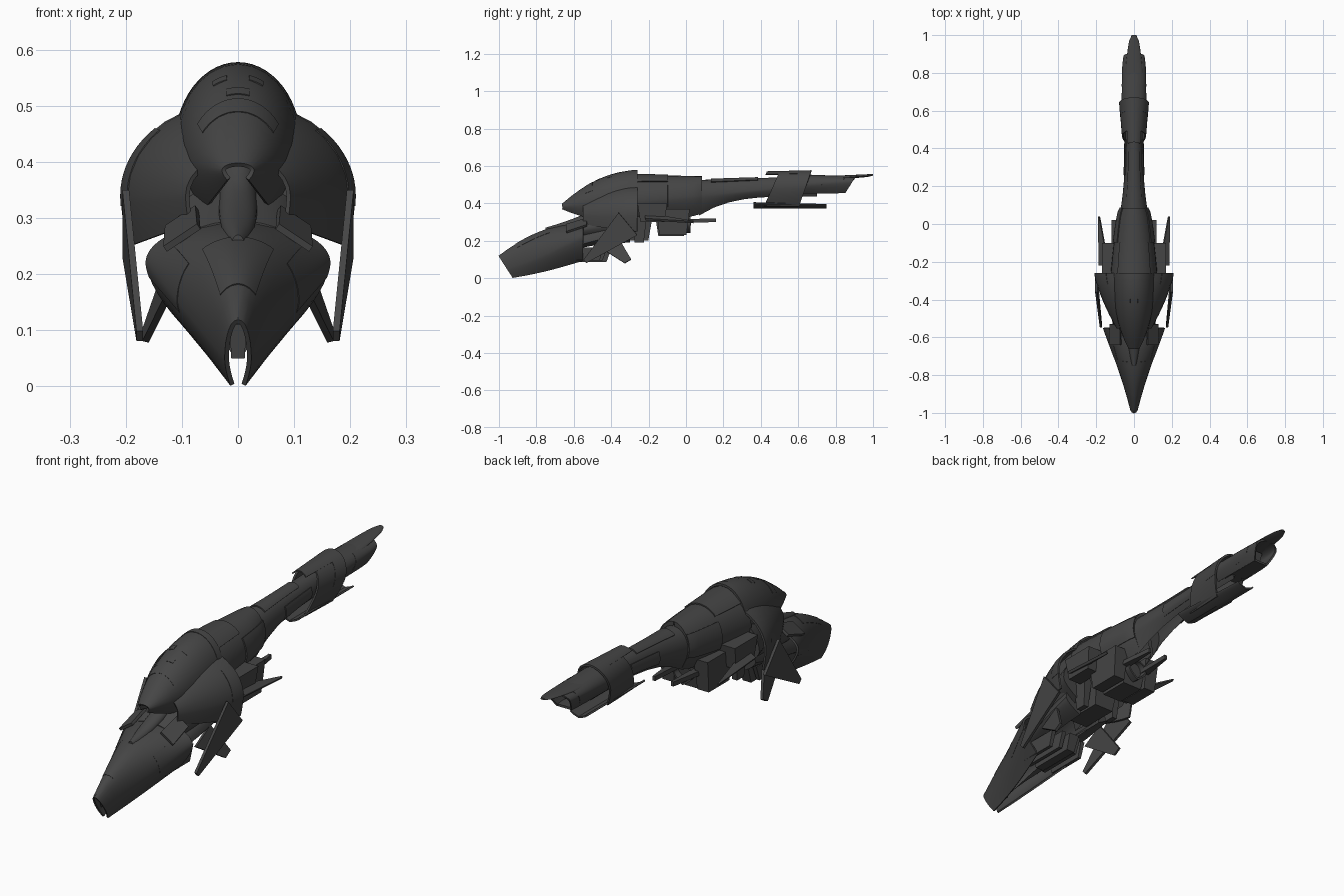
import bpy
from math import sin, cos, pi
from mathutils import Vector

cube = bpy.data.objects.get("Cube")
if cube:
    bpy.data.objects.remove(cube, do_unlink=True)

hull_grey = bpy.data.materials.new("dark_hull_grey")
hull_grey.use_nodes = True
hull_grey.diffuse_color = (.06, .06, .06, 1)
shader = hull_grey.node_tree.nodes["Principled BSDF"]
shader.inputs["Base Color"].default_value = hull_grey.diffuse_color


def finish(name, verts, faces, mirror=True, thick=0):
    """Make an object, mirror and thicken it, then shade it."""
    mesh = bpy.data.meshes.new(name)
    mesh.from_pydata(verts, [], faces)
    mesh.materials.append(hull_grey)
    part = bpy.data.objects.new(name, mesh)
    bpy.context.collection.objects.link(part)
    if mirror:
        part.modifiers.new("mirror", 'MIRROR').merge_threshold = .0005
    if thick:
        solid = part.modifiers.new("thickness", 'SOLIDIFY')
        solid.thickness, solid.offset = thick, 0
    bpy.ops.object.select_all(action='DESELECT')
    part.select_set(True)
    bpy.context.view_layer.objects.active = part
    bpy.ops.object.convert(target='MESH')
    bpy.ops.object.shade_smooth_by_angle(angle=.5)


def station(y, wide, mid, crown, base, lean=0):
    """Cross-section: half width at height mid, between crown and base."""
    return Vector((y, wide, mid, crown, base, lean))


def skin_point(shape, along, around, grow):
    """Point on a hull: around runs from crown (0) to base (1)."""
    front, back, swell, rise, tuck = shape
    rest = max(1 - along, 0)
    section = front.lerp(back, along)
    eased = back.lerp(front, rest ** swell)
    y, mid, lean = section[0], section[2], section[5]
    wide, base = eased[1] + grow, eased[4]
    crown = back.lerp(front, rest ** rise)[3]
    if around <= .5:
        x = wide * sin(around * pi)
        z = mid + (crown + grow - mid) * cos(around * pi)
    else:
        drop = around * 2 - 1
        x = wide * (1 - tuck * drop ** 1.6)
        z = mid - (mid - base) * drop
    return max(x, 0), y + lean * (crown - z), z


def skin(name, shape, along=(0, 1), around=(0, 1), grow=0, thick=0, steps=8, sides=14):
    """Mirrored hull surface; solid unless it is given a thickness."""
    verts = []
    for row in range(steps + 1):
        a = along[0] + (along[1] - along[0]) * row / steps
        for col in range(sides + 1):
            b = around[0] + (around[1] - around[0]) * col / sides
            verts.append(skin_point(shape, a, b, grow))
    ring = sides + 1
    faces = []
    for row in range(steps):
        for i in range(row * ring, row * ring + sides):
            faces.append((i, i + 1, i + ring + 1, i + ring))
    if not thick:
        faces.append(tuple(reversed(range(ring))))
        faces.append(tuple(range(steps * ring, steps * ring + ring)))
    finish(name, verts, faces, True, thick)


def loft(name, front, back, swell=1, rise=1, tuck=1, thick=0):
    """Hull between two stations, with eased width and crown."""
    shape = front, back, swell, rise, tuck
    skin(name, shape, thick=thick)
    return shape


def overlay(name, shape, along, around):
    """Thin raised panel following part of a hull."""
    skin(name, shape, along, around, grow=.002, thick=.006)


def blade(name, root, tip, chord, taper, thick=.012):
    """Flat tapered fin from root to tip."""
    root, tip, half = Vector(root), Vector(tip), Vector(chord) / 2
    corners = [root - half, root + half, tip + half * taper, tip - half * taper]
    finish(name, corners, [tuple(range(len(corners)))], True, thick)


def block(name, centre, size, taper=.8, mirror=True):
    """Box whose underside is narrowed by taper."""
    x, y, z = centre
    verts = []
    for up, scale in ((-.5, taper), (.5, 1)):
        for sx, sy in ((-.5, -.5), (.5, -.5), (.5, .5), (-.5, .5)):
            verts.append((x + sx * size[0] * scale, y + sy * size[1] * scale, z + up * size[2]))
    faces = [(3, 2, 1, 0), (4, 5, 6, 7)]
    for i in range(4):
        j = (i + 1) % 4
        faces.append((i, j, j + 4, i + 4))
    finish(name, verts, faces, mirror)


# Beaked nose: open-bottomed shell with a split, slanted front
nose = loft("nose_shell",
            station(y=-1, wide=.02, mid=.05, crown=.116, base=.003, lean=.65),
            station(y=-.55, wide=.16, mid=.22, crown=.29, base=.095),
            rise=2, tuck=.5, thick=.008)
overlay("nose_side_plate", nose, along=(.6, 1), around=(.3, .6))
overlay("nose_crown_plate", nose, along=(.2, .6), around=(0, .2))
block("nose_slot_block", centre=(0, -.9, .08), size=(.03, .1, .06), mirror=False)

# Machinery inside the nose and jaw
loft("jaw_core",
     station(y=-.86, wide=.03, mid=.1, crown=.14, base=.06),
     station(y=-.3, wide=.13, mid=.25, crown=.36, base=.19),
     swell=2, tuck=.6)
for x in (.04, .08):
    block("jaw_rail", centre=(x, -.55, .13), size=(.02, .3 - x, .07))
block("keel_block", centre=(0, -.53, .12), size=(.05, .26, .07), mirror=False)

# Neck with a central ridge and cheek panels
loft("neck",
     station(y=-.6, wide=.1, mid=.25, crown=.295, base=.2),
     station(y=-.3, wide=.14, mid=.31, crown=.45, base=.2),
     tuck=.5)
loft("neck_ridge",
     station(y=-.75, wide=.012, mid=.25, crown=.27, base=.24),
     station(y=-.46, wide=.035, mid=.34, crown=.41, base=.3),
     swell=3, rise=.6)
blade("neck_cheek", root=(.1, -.64, .265), tip=(.1, -.53, .3), chord=(.06, 0, -.04), taper=.9)

# Domed hood with face details and a rear collar
dome = loft("hood_dome",
            station(y=-.66, wide=.025, mid=.385, crown=.395, base=.37),
            station(y=-.26, wide=.108, mid=.43, crown=.573, base=.3),
            swell=2.5, rise=2, tuck=.35, thick=.008)
overlay("hood_collar", dome, along=(.92, 1), around=(0, .5))
overlay("hood_brow_plate", dome, along=(.3, .4), around=(0, .3))
overlay("hood_eye", dome, along=(.6, .66), around=(.06, .14))
overlay("hood_vent", dome, along=(.44, .5), around=(0, .07))

# Flared shoulders around the dome
shoulder = loft("shoulder_shell",
                station(y=-.55, wide=.09, mid=.34, crown=.41, base=.29),
                station(y=-.26, wide=.205, mid=.34, crown=.505, base=.25),
                swell=1.4, rise=2, tuck=.06, thick=.008)
overlay("shoulder_edge_plate", shoulder, along=(.8, 1), around=(.25, .6))
loft("shoulder_core",
     station(y=-.46, wide=.11, mid=.32, crown=.42, base=.22),
     station(y=-.27, wide=.17, mid=.32, crown=.46, base=.24),
     tuck=.5)

# Swept blades and fins, in left and right pairs
blade("side_blade", root=(.2, -.31, .29), tip=(.175, -.54, .09), chord=(0, -.1, .12), taper=.15)
blade("lower_fin", root=(.12, -.42, .2), tip=(.165, -.31, .09), chord=(0, .1, .06), taper=.35)
blade("outer_spike", root=(.16, -.22, .33), tip=(.185, .04, .3), chord=(.05, 0, -.03), taper=.1)
blade("inner_spike", root=(.055, -.02, .305), tip=(.045, .16, .31), chord=(.04, 0, 0), taper=.3, thick=.02)

# Main body running back into the arched tail
body = loft("body",
            station(y=-.28, wide=.125, mid=.41, crown=.553, base=.3),
            station(y=.085, wide=.072, mid=.44, crown=.545, base=.345),
            swell=.6, tuck=.5)
overlay("body_saddle_plate", body, along=(0, .5), around=(0, .24))
overlay("body_side_plate", body, along=(.5, 1), around=(.3, .7))
tail = loft("tail",
            station(y=.07, wide=.072, mid=.44, crown=.525, base=.335),
            station(y=.7, wide=.045, mid=.5, crown=.545, base=.437),
            swell=4, tuck=.5)
overlay("tail_spine_plate", tail, along=(.1, .5), around=(0, .2))
overlay("tail_flank_plate", tail, along=(.3, .6), around=(.35, .75))

# Tail sleeve with slanted ends, top cap and lower guard
sleeve = loft("tail_sleeve",
              station(y=.5, wide=.06, mid=.49, crown=.568, base=.385, lean=-.45),
              station(y=.67, wide=.074, mid=.49, crown=.572, base=.385, lean=-.35),
              tuck=.5, thick=.008)
overlay("sleeve_collar", sleeve, along=(.6, 1), around=(0, .6))
overlay("sleeve_top_cap", sleeve, along=(-.4, 1), around=(0, .2))
guard = (station(y=.36, wide=.05, mid=.405, crown=.41, base=.376),
         station(y=.75, wide=.04, mid=.395, crown=.4, base=.376), 1, 1, 1)
skin("sleeve_lower_guard", guard, around=(.5, 1), thick=.007)

# Tail end: hollow nozzle with a floor, and pointed upper fin
nozzle = loft("tail_nozzle",
              station(y=.64, wide=.062, mid=.5, crown=.55, base=.455, lean=-.3),
              station(y=.905, wide=.052, mid=.515, crown=.54, base=.457, lean=-.65),
              swell=.4, tuck=.4, thick=.008)
overlay("nozzle_band", nozzle, along=(.4, .8), around=(.2, .8))
block("nozzle_core", centre=(0, .75, .5), size=(.06, .15, .05), mirror=False)
block("nozzle_floor", centre=(0, .75, .46), size=(.07, .2, .01), taper=1, mirror=False)
loft("tail_tip_fin",
     station(y=.76, wide=.05, mid=.53, crown=.546, base=.528),
     station(y=1, wide=.012, mid=.55, crown=.557, base=.548),
     swell=.5)

# Under-body engines and struts
block("engine_pod", centre=(.085, -.07, .3), size=(.07, .18, .14))
block("engine_bridge", centre=(0, -.08, .28), size=(.12, .17, .11), mirror=False)
block("engine_flank", centre=(.13, -.18, .35), size=(.08, .16, .1))
block("front_strut", centre=(.08, -.25, .26), size=(.04, .08, .14), taper=.6)
block("belly_block", centre=(0, -.29, .26), size=(.12, .22, .12), mirror=False)
loft("engine_nozzle",
     station(y=-.06, wide=.035, mid=.29, crown=.33, base=.25),
     station(y=.025, wide=.045, mid=.29, crown=.335, base=.245),
     thick=.008)
